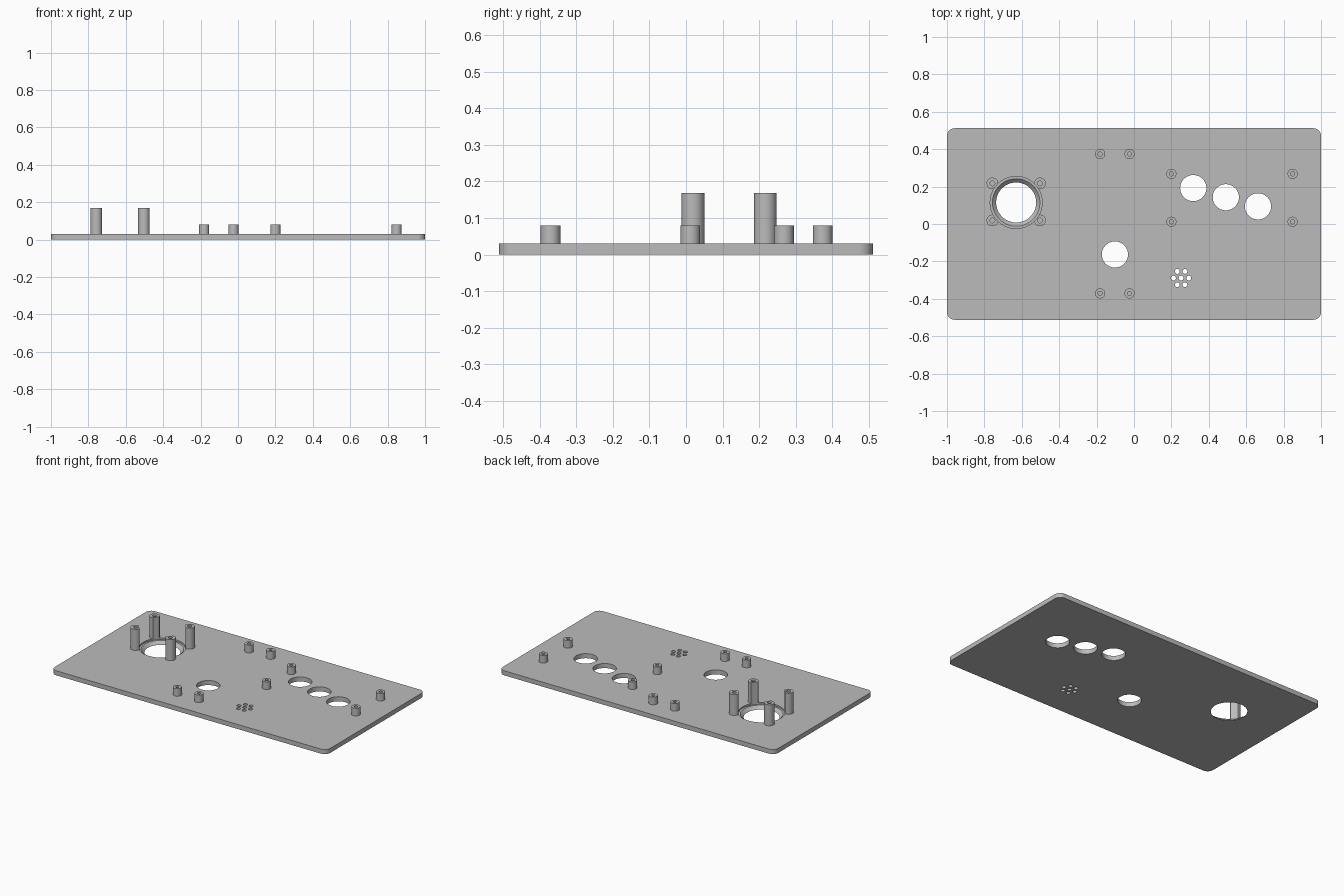
import bpy, bmesh, math

if "Cube" in bpy.data.objects:
    bpy.data.objects.remove(bpy.data.objects["Cube"])

PLATE_TOP = 0.03
grey = bpy.data.materials.new("plain grey")
grey.use_nodes = True
grey.diffuse_color = (0.5, 0.5, 0.5, 1)
grey.node_tree.nodes["Principled BSDF"].inputs["Base Color"].default_value = (0.5, 0.5, 0.5, 1)


def make_object(name, bm):
    bmesh.ops.recalc_face_normals(bm, faces=bm.faces)
    mesh = bpy.data.meshes.new(name)
    bm.to_mesh(mesh)
    bm.free()
    mesh.materials.append(grey)
    obj = bpy.data.objects.new(name, mesh)
    bpy.context.collection.objects.link(obj)
    return obj


def lathe(bm, profile, x, y, sides):
    """Revolve a closed radius/height profile that starts and ends on the axis."""
    verts = [bm.verts.new((x + r, y, z)) for r, z in profile]
    edges = [bm.edges.new(pair) for pair in zip(verts, verts[1:])]
    bmesh.ops.spin(bm, geom=verts + edges, cent=(x, y, 0), axis=(0, 0, 1),
                   angle=2 * math.pi, steps=sides)
    bmesh.ops.remove_doubles(bm, verts=bm.verts, dist=0.0001)


def lathed(name, profile, x, y, sides=32):
    bm = bmesh.new()
    lathe(bm, profile, x, y, sides)
    return make_object(name, bm)


def select_only(obj):
    bpy.ops.object.select_all(action="DESELECT")
    obj.select_set(True)
    bpy.context.view_layer.objects.active = obj


def cut(obj, cutter):
    mod = obj.modifiers.new("cut", "BOOLEAN")
    mod.operation = "DIFFERENCE"
    mod.solver = "EXACT"
    mod.object = cutter
    select_only(obj)
    bpy.ops.object.modifier_apply(modifier=mod.name)


def smooth(obj):
    select_only(obj)
    bpy.ops.object.shade_smooth_by_angle(angle=math.radians(30))


# Rounded rectangular plate
bm = bmesh.new()
bmesh.ops.create_cube(bm, size=1)
for v in bm.verts:
    v.co = (v.co.x * 2, v.co.y * 1.024, (v.co.z + 0.5) * PLATE_TOP)
uprights = [e for e in bm.edges if abs(e.verts[0].co.z - e.verts[1].co.z) > 0.01]
bmesh.ops.bevel(bm, geom=uprights, offset=0.04, segments=8, profile=0.5, affect="EDGES")
plate = make_object("panel_plate", bm)

# Stepped, tapered main opening
OPEN_X, OPEN_Y = -0.63, 0.115
opening = lathed("opening_cutter",
                 [(0, -0.02), (0.107, -0.02), (0.107, 0.0), (0.127, 0.02),
                  (0.139, 0.02), (0.139, 0.3), (0, 0.3)], OPEN_X, OPEN_Y, 64)

# Round button holes and the speaker grille
bm = bmesh.new()
holes = [(x, y, 0.07) for x, y in
         [(0.317, 0.192), (0.491, 0.143), (0.663, 0.094), (-0.102, -0.163)]]
GRILLE_X, GRILLE_Y = 0.252, -0.289
holes.append((GRILLE_X, GRILLE_Y, 0.013))
for i in range(6):
    a = i * math.pi / 3
    holes.append((GRILLE_X + 0.041 * math.cos(a), GRILLE_Y + 0.041 * math.sin(a), 0.013))
for x, y, r in holes:
    lathe(bm, [(0, -0.02), (r, -0.02), (r, 0.06), (0, 0.06)], x, y, 48 if r > 0.05 else 24)
hole_cutter = make_object("hole_cutter", bm)
cut(plate, opening)
cut(plate, hole_cutter)
smooth(plate)


# Hollow screw posts
def post(name, x, y, radius, bore, top):
    return lathed(name, [(0, PLATE_TOP), (bore, PLATE_TOP), (bore, top), (radius, top),
                         (radius, 0.025), (0, 0.025)], x, y)


for sx in (-1, 1):
    for sy in (-1, 1):
        tall = post("tall_post", OPEN_X + sx * 0.127, OPEN_Y + 0.003 + sy * 0.099,
                    0.031, 0.013, 0.168)
        cut(tall, opening)
        smooth(tall)

short_spots = [(x, y) for x in (-0.181, -0.024) for y in (-0.371, 0.374)]
short_spots += [(x, y) for x in (0.2, 0.848) for y in (0.012, 0.268)]
for x, y in short_spots:
    smooth(post("short_post", x, y, 0.027, 0.011, 0.08))

for cutter in (opening, hole_cutter):
    bpy.data.objects.remove(cutter)
